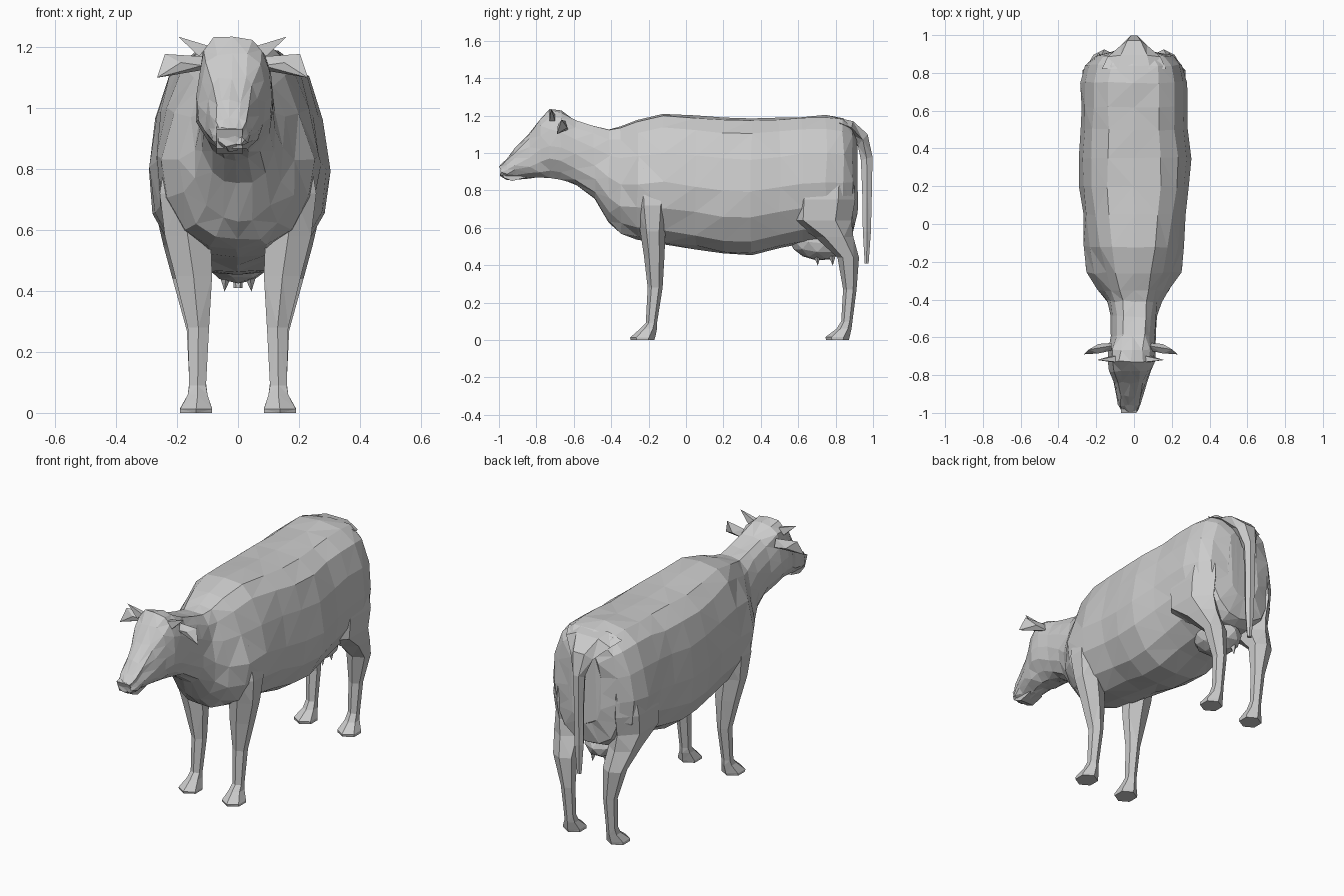
import bpy, bmesh, random
from math import cos, sin, pi
from mathutils import Vector

random.seed(4)


def finish(name, bm):
    bmesh.ops.recalc_face_normals(bm, faces=bm.faces)
    me = bpy.data.meshes.new(name)
    bm.to_mesh(me)
    bm.free()
    ob = bpy.data.objects.new(name, me)
    bpy.context.collection.objects.link(ob)
    return ob


def loft(name, rings, jitter=0.0):
    """Skin a list of equal-length point rings, capped and triangulated."""
    bm = bmesh.new()
    vs = []
    for r in rings:
        row = []
        for p in r:
            d = Vector([random.uniform(-jitter, jitter) for _ in range(3)])
            row.append(bm.verts.new(Vector(p) + d))
        vs.append(row)
    n = len(vs[0])
    for a, b in zip(vs, vs[1:]):
        for i in range(n):
            j = (i + 1) % n
            bm.faces.new((a[i], a[j], b[j], b[i]))
    bm.faces.new(vs[0])
    bm.faces.new(vs[-1])
    bmesh.ops.triangulate(bm, faces=bm.faces)
    return finish(name, bm)


def hull(name, pts):
    bm = bmesh.new()
    for p in pts:
        bm.verts.new(p)
    bmesh.ops.convex_hull(bm, input=bm.verts)
    return finish(name, bm)


# Cross-section as fractions of half width and height
HALF = [(0.48, 0.985), (0.77, 0.89), (0.92, 0.70), (1.0, 0.47),
        (0.94, 0.27), (0.70, 0.10), (0.36, 0.015)]


def section(y, zb, zt, w, cx=0.0, pinch=1.0):
    """Egg-shaped section; pinch narrows the upper part."""
    h = zt - zb
    pts = [(a * w * (pinch if b > 0.8 else (1 + pinch) / 2 if b > 0.6 else 1), zb + b * h)
           for a, b in HALF]
    right = [(cx + x, y, z) for x, z in pts]
    left = [(cx - x, y, z) for x, z in reversed(pts)]
    return [(cx, y, zt)] + right + [(cx, y, zb)] + left


# Head, neck and trunk: y, bottom, top, half width, centre x, pinch
body = [(-0.99, 0.877, 0.935, 0.045, -0.025), (-0.96, 0.862, 0.97, 0.060, -0.025),
        (-0.91, 0.862, 1.025, 0.068, -0.023), (-0.84, 0.868, 1.10, 0.088, -0.02),
        (-0.78, 0.868, 1.185, 0.114, -0.018), (-0.73, 0.865, 1.235, 0.124, -0.015),
        (-0.67, 0.855, 1.222, 0.126, -0.013), (-0.59, 0.825, 1.175, 0.118, -0.005),
        (-0.49, 0.75, 1.145, 0.122), (-0.41, 0.63, 1.13, 0.145, 0, 0.9),
        (-0.35, 0.565, 1.14, 0.19, 0, 0.8), (-0.26, 0.54, 1.17, 0.25, 0, 0.77),
        (-0.12, 0.515, 1.21, 0.267, 0, 0.88),
        (0.05, 0.49, 1.195, 0.272), (0.20, 0.46, 1.187, 0.292),
        (0.35, 0.456, 1.187, 0.298), (0.50, 0.49, 1.19, 0.282),
        (0.62, 0.52, 1.195, 0.278), (0.75, 0.53, 1.20, 0.28),
        (0.84, 0.53, 1.185, 0.255), (0.89, 0.56, 1.155, 0.205),
        (0.913, 0.68, 1.08, 0.11)]
loft("body", [section(*s) for s in body], 0.006)
hull("muzzle", [(x - 0.028, y, z) for x in (-0.042, 0.042)
                for y, z in ((-1.0, 0.93), (-0.975, 0.868), (-0.93, 0.85), (-0.85, 0.87), (-0.94, 0.95))])


def box_ring(z, x0, x1, y0, y1, s):
    """Six-sided horizontal ring filling a box footprint."""
    xm = (x0 + x1) / 2
    ya, yb = y0 + 0.25 * (y1 - y0), y1 - 0.25 * (y1 - y0)
    pts = [(xm, y0), (x1, ya), (x1, yb), (xm, y1), (x0, yb), (x0, ya)]
    return [(s * x, y, z) for x, y in pts]


# Legs: z, inner x, outer x, front y, back y
front = [(0.92, 0.12, 0.225, -0.28, -0.08), (0.72, 0.11, 0.257, -0.27, -0.09),
         (0.58, 0.09, 0.240, -0.245, -0.11), (0.45, 0.085, 0.207, -0.225, -0.115),
         (0.28, 0.095, 0.165, -0.205, -0.125), (0.09, 0.105, 0.16, -0.215, -0.155),
         (0.06, 0.10, 0.165, -0.245, -0.155), (0.012, 0.085, 0.19, -0.30, -0.165),
         (0.0, 0.085, 0.19, -0.295, -0.17)]
hind = [(0.95, 0.12, 0.24, 0.62, 0.89), (0.75, 0.10, 0.272, 0.54, 0.905),
        (0.64, 0.10, 0.266, 0.54, 0.885), (0.55, 0.10, 0.245, 0.69, 0.895),
        (0.44, 0.10, 0.215, 0.81, 0.925), (0.27, 0.10, 0.168, 0.84, 0.912),
        (0.10, 0.105, 0.16, 0.83, 0.89), (0.06, 0.10, 0.165, 0.805, 0.885),
        (0.015, 0.085, 0.19, 0.745, 0.875), (0.0, 0.085, 0.19, 0.75, 0.87)]
for side, s in (("right", 1), ("left", -1)):
    loft("front_leg_" + side, [box_ring(*r, s) for r in front])
    loft("hind_leg_" + side, [box_ring(*r, s) for r in hind])

    # Ears and horns, on the slightly offset skull
    def pt(x, y, z):
        return (s * x - 0.018, y, z)
    hull("ear_" + side, [pt(0.10, -0.645, 1.17), pt(0.10, -0.63, 1.125),
                         pt(0.10, -0.67, 1.14), pt(0.222, -0.665, 1.178),
                         pt(0.248, -0.69, 1.10), pt(0.17, -0.635, 1.135),
                         pt(0.17, -0.685, 1.15)])
    hull("horn_" + side, [pt(0.08, -0.73, 1.205), pt(0.08, -0.70, 1.205),
                          pt(0.11, -0.73, 1.17), pt(0.11, -0.70, 1.17),
                          pt(0.178, -0.72, 1.235)])

# Tail: centre y, centre z, half width, half thickness along y and z
tail = [(0.82, 1.16, 0.17, 0.0, 0.03), (0.885, 1.135, 0.14, 0.01, 0.04),
        (0.945, 1.07, 0.07, 0.03, 0.035), (0.966, 0.97, 0.034, 0.036, 0.01),
        (0.968, 0.80, 0.028, 0.030, 0.0), (0.967, 0.58, 0.028, 0.025, 0.0),
        (0.966, 0.41, 0.014, 0.012, 0.0)]
loft("tail", [[(w * cos(i * pi / 3), y + t * sin(i * pi / 3), z + u * sin(i * pi / 3))
               for i in range(6)] for y, z, w, t, u in tail])

# Udder and teats
bm = bmesh.new()
bmesh.ops.create_icosphere(bm, subdivisions=2, radius=1)
for v in bm.verts:
    v.co = Vector((v.co.x * 0.115, 0.70 + v.co.y * 0.15, 0.52 + v.co.z * 0.095 - v.co.y * 0.015))
finish("udder", bm)
for i, (x, y) in enumerate([(-0.04, 0.70), (0.04, 0.70), (-0.04, 0.78), (0.04, 0.78)]):
    hull("teat_%d" % (i + 1), [(x + 0.02 * cos(k * pi / 2), y + 0.02 * sin(k * pi / 2), 0.45)
                               for k in range(4)] + [(x * 1.1, y + 0.005, 0.398)])
